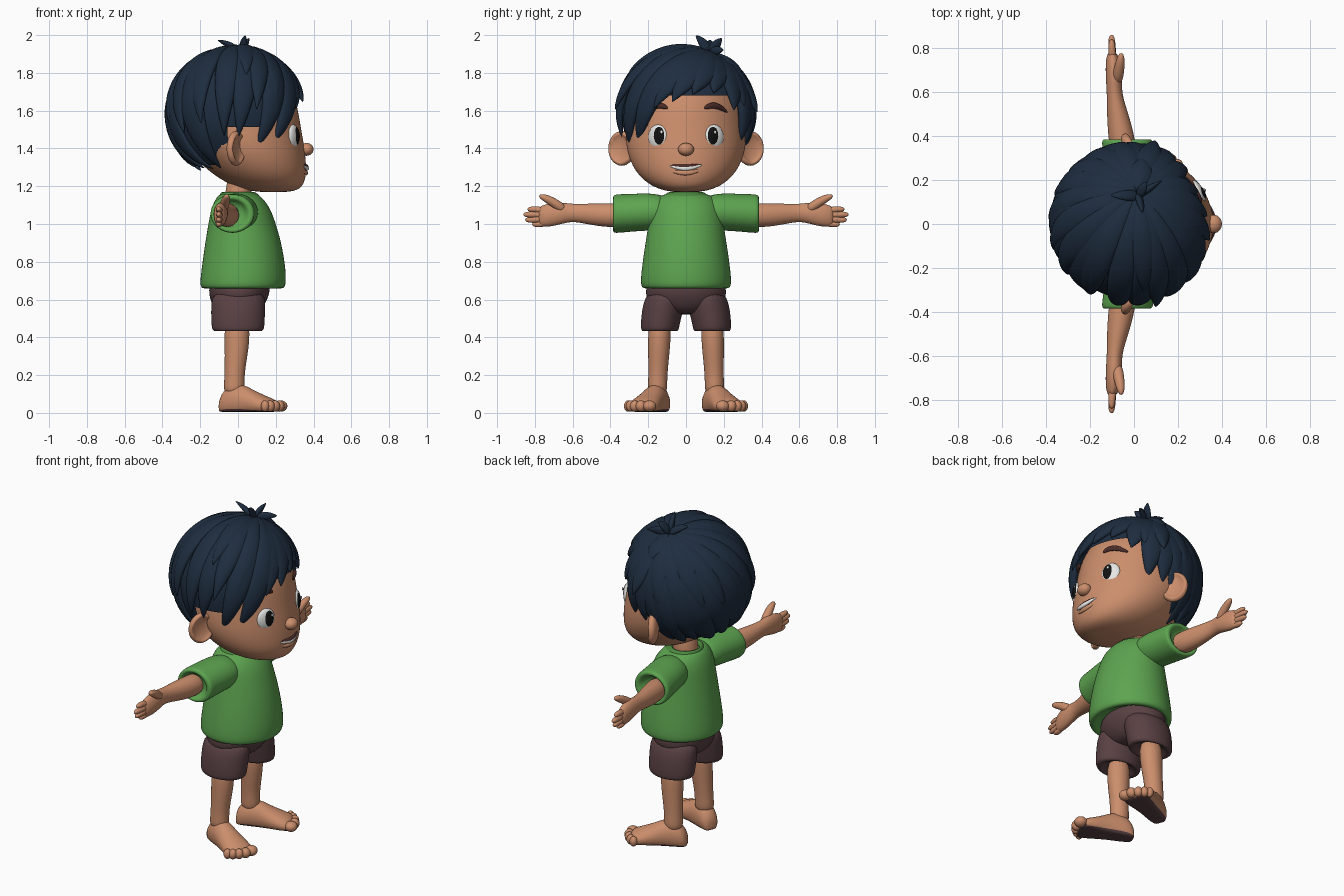
import bpy, bmesh, math, random
from mathutils import Vector, Matrix

random.seed(4)
cube = bpy.data.objects.get("Cube")
if cube:
    bpy.data.objects.remove(cube, do_unlink=True)


def material(name, *rgb):
    mat = bpy.data.materials.new(name)
    mat.use_nodes = True
    mat.diffuse_color = (*rgb, 1)
    bsdf = next(n for n in mat.node_tree.nodes if n.type == "BSDF_PRINCIPLED")
    bsdf.inputs["Base Color"].default_value = (*rgb, 1)
    return mat


skin = material("warm skin", .6, .27, .15)
hair = material("dark blue hair", .013, .026, .05)
green = material("green cloth", .11, .37, .08)
dark_green = material("dark green trim", .07, .25, .05)
brown = material("plum brown cloth", .1, .052, .056)
brow_color = material("brow brown", .07, .025, .022)
white = material("white", .8, .8, .78)
black = material("black", .006, .006, .006)


def finish(name, bm, mats, level=1):
    """Turn a bmesh into a smooth, subdivided object."""
    bmesh.ops.recalc_face_normals(bm, faces=bm.faces[:])
    for face in bm.faces:
        face.smooth = True
    mesh = bpy.data.meshes.new(name)
    bm.to_mesh(mesh)
    bm.free()
    for mat in mats:
        mesh.materials.append(mat)
    obj = bpy.data.objects.new(name, mesh)
    bpy.context.scene.collection.objects.link(obj)
    if level:
        sub = obj.modifiers.new("smooth", "SUBSURF")
        sub.levels = sub.render_levels = level
    return obj


def loft(name, mats, rings, sides=20, level=1, floor=None):
    """Skin a list of elliptical rings: (centre, half axis, half axis)."""
    bm = bmesh.new()
    loops = []
    for centre, u, v in rings:
        loop = []
        for i in range(sides):
            a = math.tau * i / sides
            p = Vector(centre) + Vector(u) * math.cos(a) + Vector(v) * math.sin(a)
            if floor is not None:
                p.z = max(p.z, floor)
            loop.append(bm.verts.new(p))
        loops.append(loop)
    for a, b in zip(loops, loops[1:]):
        for i in range(sides):
            j = (i + 1) % sides
            bm.faces.new((a[i], a[j], b[j], b[i]))
    bm.faces.new(loops[0])
    bm.faces.new(loops[-1])
    if len(mats) > 1:
        for face in bm.faces:
            if face.calc_center_median().z < floor + .008:
                face.material_index = 1
    return finish(name, bm, mats, level)


def upright(rows):
    """Rows of z, x, y, half depth, half width."""
    return [((x, y, z), (rx, 0, 0), (0, ry, 0)) for z, x, y, rx, ry in rows]


def sideways(rows, side):
    """Rows of y, x, z, half depth, half height."""
    return [((x, y * side, z), (rx, 0, 0), (0, 0, rz)) for y, x, z, rx, rz in rows]


def ribbon(name, mat, points, normals, widths, thicks, sides=10, level=1):
    """Tube with an elliptical section along a path."""
    rings = []
    for i, p in enumerate(points):
        t = (points[min(i + 1, len(points) - 1)] - points[max(i - 1, 0)]).normalized()
        across = t.cross(normals[i]).normalized()
        rings.append((p, across * widths[i], across.cross(t) * thicks[i]))
    return loft(name, [mat], rings, sides, level)


def bar(name, mat, points, widths, normal=(1, 0, 0), flat=1.0):
    points = [Vector(p) for p in points]
    return ribbon(name, mat, points, [Vector(normal)] * len(points), widths,
                  [w * flat for w in widths], level=2)


def ball(name, mat, loc, scale, turn=0, dent=False):
    bm = bmesh.new()
    bmesh.ops.create_uvsphere(bm, u_segments=28, v_segments=18, radius=1)
    if dent:  # hollow the forward side
        for v in bm.verts:
            if v.co.x > .6:
                v.co.x = 1.0 - v.co.x
    bm.transform(Matrix.Translation(loc) @ Matrix.Rotation(turn, 4, "Z")
                 @ Matrix.Diagonal((*scale, 1)))
    return finish(name, bm, [mat], 1 if dent else 0)


# Head and neck
loft("head", [skin], upright([
    (1.168, .19, 0, .07, .06), (1.18, .18, 0, .14, .13), (1.21, .15, 0, .2, .2),
    (1.27, .11, 0, .255, .265), (1.35, .065, 0, .295, .305), (1.43, .025, 0, .325, .322),
    (1.52, .005, 0, .328, .318), (1.64, -.01, 0, .325, .312), (1.76, -.01, 0, .275, .265),
    (1.85, -.01, 0, .18, .17), (1.88, -.01, 0, .06, .06)]), 28, 2)
loft("neck", [skin], upright([
    (1.08, 0, 0, .08, .085), (1.16, 0, 0, .068, .07), (1.3, .02, 0, .07, .075)]))
ball("nose", skin, (.362, 0, 1.395), (.038, .042, .034))

# Mouth: dark opening, teeth and lower lip
smile = [(-.09, .34, 1.308), (-.045, .359, 1.297), (0, .365, 1.293),
         (.045, .359, 1.3), (.09, .34, 1.314)]
for part, mat, drop, out, sizes in (
        ("mouth_line", brow_color, .004, 0, (.004, .015, .018, .015, .004)),
        ("teeth", white, 0, .004, (.002, .011, .014, .011, .002)),
        ("lower_lip", skin, -.024, -.002, (.003, .012, .015, .012, .003))):
    bar(part, mat, [(x + out, y, z + drop) for y, x, z in smile], sizes, flat=.7)

for side, label in ((1, "left"), (-1, "right")):
    # Eyes, brows and ears
    turn = side * math.radians(27)
    ball(label + "_eye", white, (.292, side * .148, 1.46), (.024, .056, .066), turn)
    ball(label + "_pupil", black, (.303, side * .143, 1.464), (.02, .037, .052), turn)
    ball(label + "_eye_glint", white, (.322, side * .143 + .012, 1.486), (.005, .008, .009), turn)
    bar(label + "_brow", brow_color,
        [(x, side * y, z) for x, y, z in ((.308, .095, 1.612), (.295, .13, 1.63),
                                          (.268, .175, 1.625), (.225, .222, 1.59))],
        (.009, .018, .018, .006), (1, side * .5, 0), .6)
    ball(label + "_ear", skin, (-.01, side * .34, 1.4), (.038, .08, .092), side * .5, True)

    # Sleeves, arms and hands
    loft(label + "_sleeve", [green], sideways([
        (.08, .005, 1.06, .1, .085), (.18, -.005, 1.065, .115, .1), (.28, -.02, 1.06, .115, .1),
        (.365, -.03, 1.055, .118, .104), (.386, -.03, 1.053, .115, .1),
        (.388, -.035, 1.053, .085, .075), (.34, -.035, 1.053, .07, .065)], side), 24, 2)
    loft(label + "_arm", [skin], sideways([
        (.3, -.045, 1.048, .062, .064), (.42, -.06, 1.046, .06, .065),
        (.52, -.078, 1.053, .046, .055), (.6, -.09, 1.06, .034, .046),
        (.65, -.09, 1.058, .038, .056), (.71, -.093, 1.05, .037, .064),
        (.76, -.097, 1.042, .03, .058), (.785, -.1, 1.04, .015, .045)], side), level=2)
    for finger, z, reach in (("index", 1.078, .84), ("middle", 1.05, .862),
                             ("ring", 1.022, .852), ("little", .998, .815)):
        bar(f"{label}_{finger}_finger", skin,
            [(-.095, side * .73, z * .5 + .522), (-.1, side * (reach - .06), z),
             (-.102, side * (reach - .015), z), (-.102, side * reach, z)],
            (.019, .018, .016, .006))
    bar(label + "_thumb", skin,
        [(-.08, side * .64, 1.07), (-.068, side * .7, 1.115), (-.06, side * .755, 1.143),
         (-.057, side * .778, 1.15)], (.028, .026, .02, .007))

    # Shorts legs, legs and feet
    loft(label + "_shorts_leg", [brown], upright([
        (.66, .005, side * .1, .14, .1), (.56, 0, side * .122, .145, .112),
        (.46, 0, side * .138, .142, .103), (.432, 0, side * .138, .136, .099),
        (.43, 0, side * .138, .1, .08), (.47, 0, side * .138, .07, .06)]), 24, 2)
    loft(label + "_leg", [skin], upright([
        (.5, -.005, side * .138, .07, .062), (.36, -.005, side * .142, .066, .06),
        (.25, -.015, side * .147, .056, .053), (.17, -.02, side * .15, .053, .05),
        (.09, -.02, side * .152, .06, .055)]), level=2)
    ahead = Vector((math.cos(.4), side * math.sin(.4), 0))
    outward = Vector((-math.sin(.4), side * math.cos(.4), 0))
    ankle = Vector((-.01, side * .155, 0))
    loft(label + "_foot", [skin, brown], [
        (ankle + ahead * s + Vector((0, 0, h * .42)), outward * w, (0, 0, h * .58))
        for s, w, h in ((-.092, .025, .06), (-.08, .047, .1), (-.04, .06, .15), (.03, .063, .158),
                        (.09, .07, .125), (.15, .082, .097), (.205, .084, .076),
                        (.235, .07, .06))], 24, 1, .006)
    for i, (s, t, r) in enumerate(((.232, -.056, .036), (.243, -.012, .028), (.235, .026, .026),
                                   (.22, .057, .024), (.2, .08, .022))):
        ball(f"{label}_toe_{i + 1}", skin, ankle + ahead * s + outward * t + Vector((0, 0, .036)),
             (r, r, .03), side * .4)

# Shirt and shorts seat
loft("shirt", [green], upright([
    (.7, .02, 0, .15, .17), (.658, .025, 0, .19, .2), (.658, .025, 0, .222, .234),
    (.69, .027, 0, .23, .243), (.78, .03, 0, .222, .234), (.9, .028, 0, .203, .216),
    (1.0, .022, 0, .18, .2), (1.08, .015, 0, .158, .19), (1.13, .008, 0, .13, .165),
    (1.16, .002, 0, .1, .12), (1.155, 0, 0, .075, .08)]), 28, 2)
loft("collar", [dark_green], upright([
    (1.125, .015, 0, .115, .125), (1.15, .008, 0, .108, .117), (1.172, 0, 0, .09, .095),
    (1.165, 0, 0, .076, .08), (1.14, 0, 0, .07, .07)]), 24, 2)
loft("shorts_seat", [brown], upright([
    (.52, 0, 0, .08, .08), (.55, 0, 0, .13, .17), (.61, .005, 0, .157, .215),
    (.66, .008, 0, .165, .215), (.72, .01, 0, .15, .19)]), 24, 2)

# Hair cap, trimmed along the hairline
middle = Vector((-.012, 0, 1.58))
radii = Vector((.345, .342, .345))
bm = bmesh.new()
bmesh.ops.create_uvsphere(bm, u_segments=48, v_segments=32, radius=1)
bm.transform(Matrix.Translation(middle) @ Matrix.Diagonal((*radii, 1)))


def hairline(x):
    return 1.67 if x > .16 else 1.5 if x > -.07 else 1.31


low = [f for f in bm.faces if f.calc_center_median().z < hairline(f.calc_center_median().x)]
bmesh.ops.delete(bm, geom=low, context="FACES")
finish("hair_cap", bm, [hair], 0)


def direction(azimuth, z):
    h = (z - middle.z) / radii.z
    flat = math.sqrt(1 - h * h)
    a = math.radians(azimuth)
    return Vector((flat * math.cos(a), flat * math.sin(a), h))


crown = Vector((.08, .42, .9)).normalized()


def lock(name, azimuth, z, width=.08, lift=.02, steps=14):
    """Tapered lock sweeping from the crown over the skull to its tip."""
    tip = direction(azimuth, z)
    points, normals, widths, thicks = [], [], [], []
    thick = .034 + random.uniform(-.004, .004)
    for i in range(steps + 1):
        t = i / steps
        d = crown.slerp(tip, t)
        points.append(middle + d * radii * (1 + lift * t ** 3))
        normals.append(d)
        taper = 1.01 - max(0, (t - .5) / .5) ** 2
        widths.append(width * taper * (.25 + .75 * math.sin(math.pi / 2 * min(t / .55, 1))))
        thicks.append(thick * taper ** .6 * min(1, .6 + t))
    ribbon(name, hair, points, normals, widths, thicks)


# Fringe and temples
for i, (azimuth, z, lift) in enumerate((
        (46, 1.6, .03), (26, 1.69, .03), (6, 1.68, .05), (-12, 1.64, .07), (-28, 1.61, .06),
        (-41, 1.54, .04), (-53, 1.42, .02), (-70, 1.4, .03), (62, 1.43, .02), (78, 1.42, .03),
        (-88, 1.46, .05), (92, 1.46, .05))):
    lock(f"fringe_lock_{i + 1}", azimuth, z, .075, lift)

# Long locks down the back, then shorter flared ones over them
for i, azimuth in enumerate(range(106, 256, 16)):
    lock(f"back_lock_{i + 1}", azimuth, 1.285 + random.uniform(-.01, .03), .085)
for i, azimuth in enumerate(range(100, 262, 20)):
    lock(f"upper_back_lock_{i + 1}", azimuth, 1.51 + random.uniform(-.04, .04), .07, .07)
for i, (azimuth, z, lift) in enumerate(((-74, 1.6, .15), (-80, 1.77, .1), (-58, 1.6, .07),
                                       (74, 1.59, .15), (80, 1.77, .07), (58, 1.62, .07))):
    lock(f"side_lock_{i + 1}", azimuth, z, .065, lift)

# Loose tufts standing at the crown
for i, tip in enumerate(((.04, .05, 2.0), (-.11, .13, 1.975), (.13, .2, 1.92), (.06, .19, 1.985))):
    root, tip = Vector((.02, .13, 1.9)), Vector(tip)
    bar(f"crown_tuft_{i + 1}", hair, [root, root.lerp(tip, .5) + Vector((0, 0, .012)), tip],
        (.03, .032, .003), (1, .4, .2), .6)
